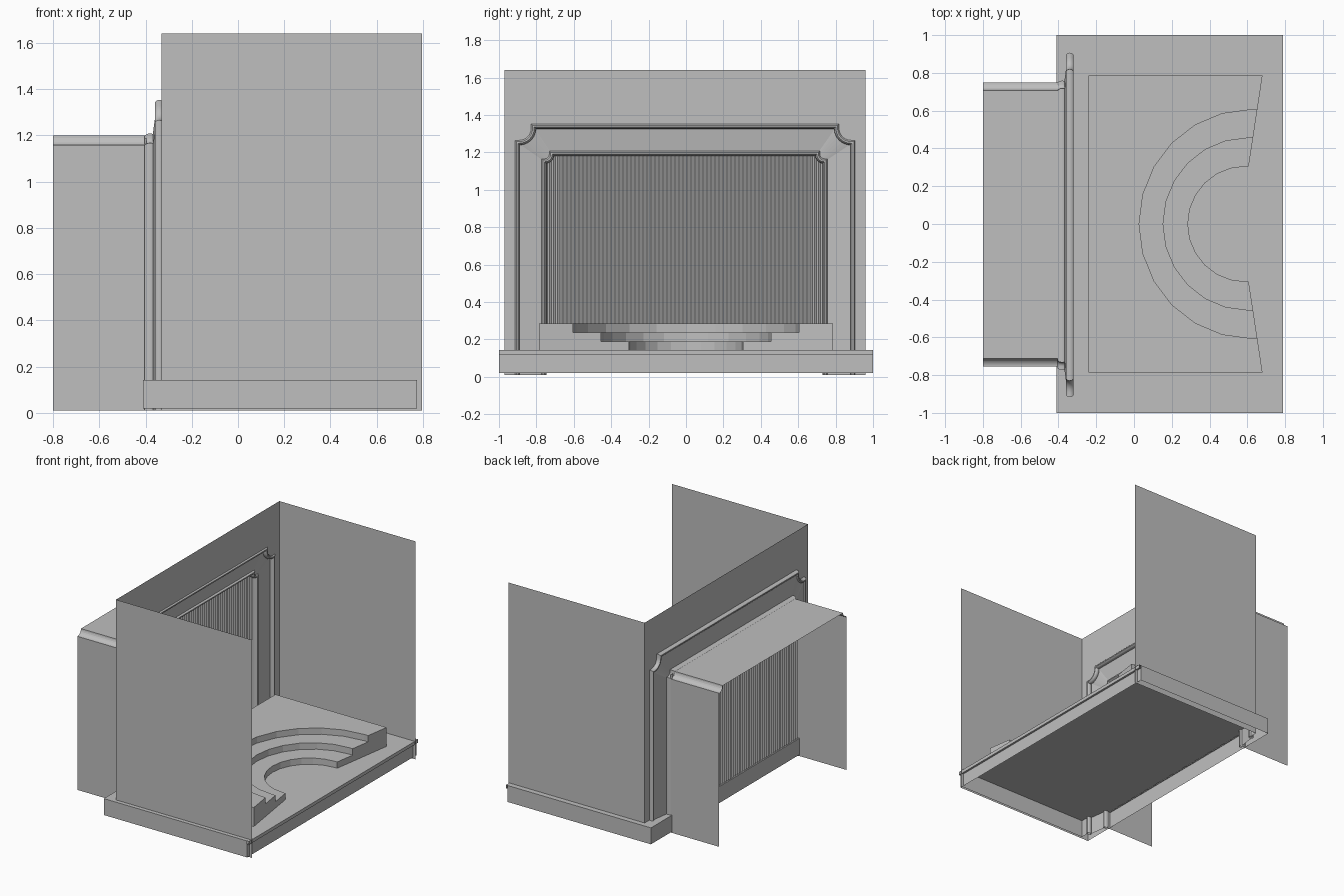
import bpy, bmesh
from math import sin, cos, pi, radians
from mathutils import Vector

cube = bpy.data.objects.get("Cube")
if cube:
    bpy.data.objects.remove(cube, do_unlink=True)

grey = bpy.data.materials.new("plain grey")
grey.use_nodes = True
GREY = (0.52, 0.52, 0.52, 1)
grey.diffuse_color = GREY
grey.node_tree.nodes["Principled BSDF"].inputs["Base Color"].default_value = GREY


def make(name, verts, faces, smooth=False):
    mesh = bpy.data.meshes.new(name)
    mesh.from_pydata(verts, [], faces)
    mesh.materials.append(grey)
    obj = bpy.data.objects.new(name, mesh)
    bpy.context.collection.objects.link(obj)
    if smooth:
        bpy.ops.object.select_all(action="DESELECT")
        obj.select_set(True)
        bpy.context.view_layer.objects.active = obj
        bpy.ops.object.shade_smooth_by_angle(angle=radians(40))
    return obj


def sheet(name, path, offset):
    """Sweep an open path sideways by an offset."""
    n = len(path)
    verts = [Vector(p) for p in path]
    verts += [v + Vector(offset) for v in verts]
    return make(name, verts, [(i, i + 1, n + i + 1, n + i) for i in range(n - 1)])


def prism(name, outline, z0, z1):
    """Extrude a plan outline upwards into a closed solid."""
    n = len(outline)
    verts = [(x, y, z) for z in (z0, z1) for x, y in outline]
    faces = [(i, (i + 1) % n, n + (i + 1) % n, n + i) for i in range(n)]
    faces += [tuple(reversed(range(n))), tuple(range(n, 2 * n))]
    obj = make(name, verts, faces)
    bm = bmesh.new()
    bm.from_mesh(obj.data)
    bmesh.ops.recalc_face_normals(bm, faces=bm.faces)
    bm.to_mesh(obj.data)
    bm.free()
    return obj


def arch(left, right, top, notch, x, bottom=0.01, lip=0.0):
    """Doorway outline with scooped upper corners, as points in the plane x."""
    arc = [i * pi / 12 for i in range(7)]
    pts = [(left, bottom)]
    if lip:
        pts.append((left, top - notch - lip))
    pts += [(left + lip + notch * sin(a), top - lip - notch * cos(a)) for a in arc]
    if lip:
        pts.append((left + notch + lip, top))
        pts.append((right - notch - lip, top))
    pts += [(right - lip - notch * sin(a), top - lip - notch * cos(a)) for a in reversed(arc)]
    if lip:
        pts.append((right, top - notch - lip))
    pts.append((right, bottom))
    return [Vector((x, y, z)) for y, z in pts]


def moulding(name, path, half_width, half_depth, sides=10):
    """Rounded section swept along an outline with mitred corners."""
    verts, faces = [], []
    axis = Vector((1, 0, 0))
    for i, p in enumerate(path):
        a = (p - path[max(i - 1, 0)]).normalized()
        b = (path[min(i + 1, len(path) - 1)] - p).normalized()
        side = (a + b).normalized().cross(axis)
        mitre = 1 / max(side.dot((b if b.length else a).cross(axis)), 0.6)
        for k in range(sides):
            t = 2 * pi * k / sides
            verts.append(p + side * cos(t) * half_width * mitre + axis * sin(t) * half_depth)
    for i in range(len(path) - 1):
        for k in range(sides):
            m = (k + 1) % sides
            faces.append((i * sides + k, i * sides + m, (i + 1) * sides + m, (i + 1) * sides + k))
    return make(name, verts, faces, True)


# Room shell
LEFT, RIGHT, TOP, BACK, FRONT = -0.97, 0.96, 1.64, -0.33, 0.795
for name, y in (("right_wall", LEFT), ("left_wall", RIGHT)):
    sheet(name, [(BACK, y, 0.01), (FRONT, y, 0.01)], (0, 0, TOP - 0.01))

outer = arch(-0.903, 0.893, 1.34, 0.075, BACK, lip=0.012)
inner = arch(-0.76, 0.745, 1.195, 0.035, -0.37, lip=0.006)


def border(name, a, b):
    """Fill the band between two outlines with matching point counts."""
    n = len(a)
    return make(name, a + b, [(i, i + 1, n + i + 1, n + i) for i in range(n - 1)])


# Back wall: each point of the arch is pushed out to the rectangular edge
def edge_point(i, p):
    half = len(outer) // 2
    if i == 0 or i == len(outer) - 1:
        return Vector((BACK, LEFT if i < half else RIGHT, 0.01))
    if i < 5 or i >= len(outer) - 5:
        return Vector((BACK, LEFT if i < half else RIGHT, p.z if i in (1, len(outer) - 2) else TOP))
    return Vector((BACK, p.y, TOP)) if i not in (5, len(outer) - 6) else \
        Vector((BACK, LEFT if i < half else RIGHT, TOP))


border("back_wall", outer, [edge_point(i, p) for i, p in enumerate(outer)])
border("arch_panel", [Vector((BACK - 0.02, p.y, p.z)) for p in outer],
       [Vector((-0.37, p.y, p.z)) for p in inner])
moulding("outer_arch_moulding", [p + Vector((-0.01, 0, 0)) for p in outer], 0.014, 0.02)
moulding("inner_arch_moulding", [p + Vector((-0.01, 0, 0)) for p in inner], 0.014, 0.025)

# Rear alcove with scooped upper edges
sheet("alcove_shell", arch(-0.755, 0.75, 1.2, 0.042, -0.8), (0.44, 0, 0))

# Pleated curtain
pleats = 140
sheet("pleated_curtain",
      [(-0.4 + 0.004 * (-1) ** i, -0.75 + 1.5 * i / pleats, 0.14) for i in range(pleats + 1)],
      (0, 0, 1.05))

# Floor deck with an open underside and a front lip
X0, X1, DECK = -0.41, 0.775, 0.143
sheet("floor_deck", [(X0, -1, DECK), (0.79, -1, DECK)], (0, 2, 0))
for name, y in (("right_skirt", -1), ("left_skirt", 1)):
    sheet(name, [(X0, y, 0.02), (X1, y, 0.02)], (0, 0, DECK - 0.02))
sheet("rear_skirt", [(X0, -1, 0.02), (X0, -1, DECK)], (0, 2, 0))
lip = [(X1, 0.02), (X1, 0.118), (0.79, 0.118), (0.79, DECK)]
sheet("front_lip", [(x, -1, z) for x, z in lip], (0, 2, 0))

# Stepped platform with faceted curved treads, cut at a slant at both ends
quarter = [(radians(a)) for a in range(0, 76, 15)]


def tread(name, cx, radius, squash, end_x, z0, z1):
    arc = []
    for k in range(-6, 7):
        a = k * pi / 12
        arc.append((cx - radius * squash * cos(a), radius * sin(a)))
    arc = [(end_x, -radius)] + arc[:] + [(end_x, radius)]
    back = [(0.68, 0.785), (-0.24, 0.785), (-0.24, -0.785), (0.68, -0.785)]
    return prism(name, arc + back, z0, z1)


tread("lower_step", 0.59, 0.305, 1.0, 0.607, DECK, 0.19)
tread("middle_step", 0.6, 0.455, 0.98, 0.63, 0.19, 0.238)
tread("top_step", 0.62, 0.605, 0.98, 0.653, 0.238, 0.285)
